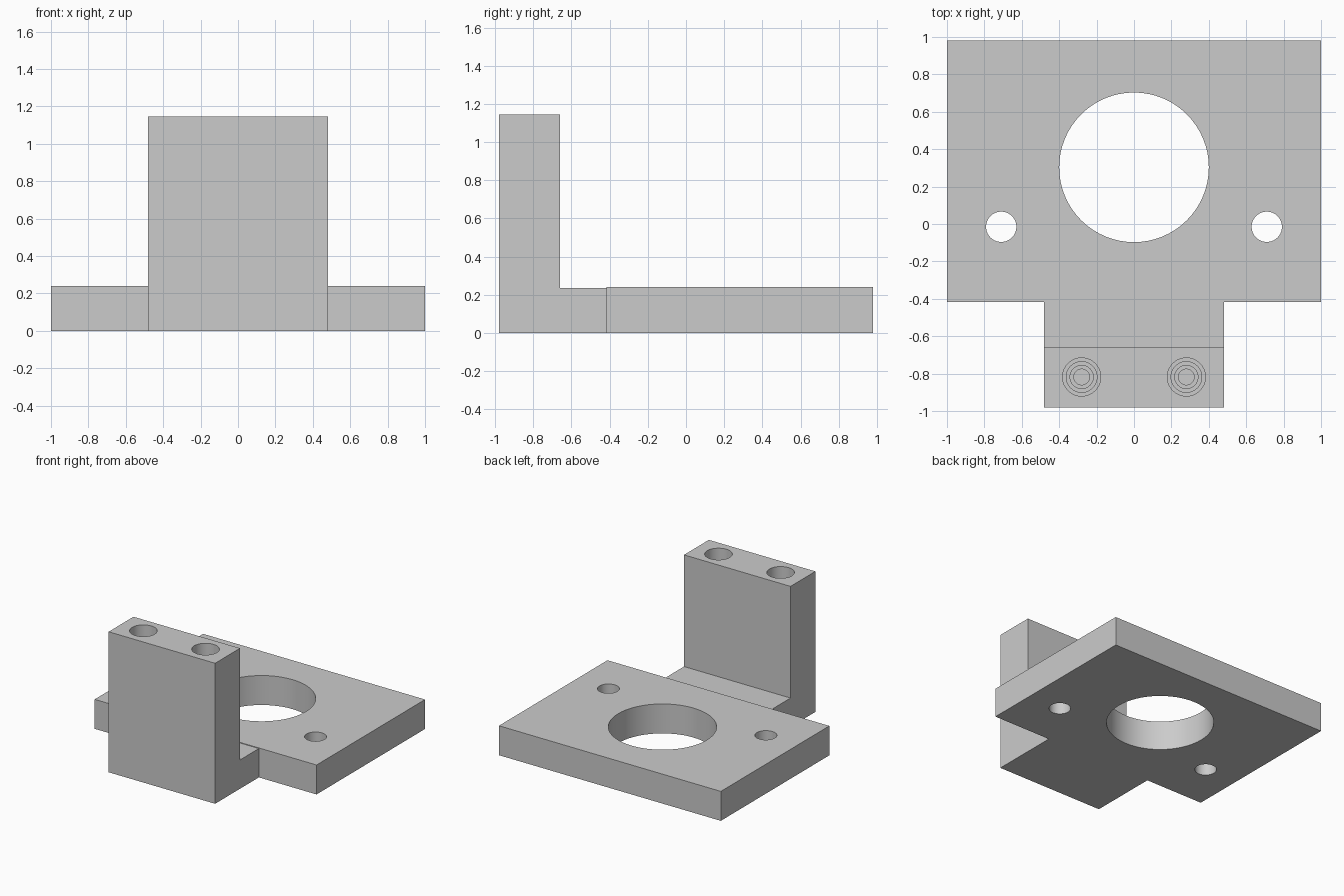
import bpy
import bmesh
import math
from mathutils import Matrix, Vector

if "Cube" in bpy.data.objects:
    bpy.data.objects.remove(bpy.data.objects["Cube"], do_unlink=True)

PLATE_TOP = 0.24
ARM_TOP = 0.235
BLOCK_TOP = 1.145
FRONT, BLOCK_BACK, PLATE_FRONT, BACK = -0.98, -0.66, -0.417, 0.98

grey = bpy.data.materials.new("plain grey")
grey.use_nodes = True
grey.diffuse_color = (0.6, 0.6, 0.6, 1)
grey.node_tree.nodes["Principled BSDF"].inputs["Base Color"].default_value = (0.6, 0.6, 0.6, 1)


def finish(name, bm):
    bmesh.ops.recalc_face_normals(bm, faces=bm.faces)
    mesh = bpy.data.meshes.new(name)
    bm.to_mesh(mesh)
    bm.free()
    mesh.materials.append(grey)
    obj = bpy.data.objects.new(name, mesh)
    bpy.context.collection.objects.link(obj)
    return obj


def prism(name, points, depth):
    """Extrude a closed outline of 3D points along a vector."""
    bm = bmesh.new()
    face = bm.faces.new([bm.verts.new(p) for p in points])
    new = bmesh.ops.extrude_face_region(bm, geom=[face])["geom"]
    verts = [g for g in new if isinstance(g, bmesh.types.BMVert)]
    bmesh.ops.translate(bm, verts=verts, vec=Vector(depth))
    return finish(name, bm)


def turned_cutter(name, x, y, profile, segments=64):
    """Spin a (radius, z) profile about a vertical axis, capped at both ends."""
    bm = bmesh.new()
    rings = []
    for r, z in profile:
        ring = bmesh.ops.create_circle(bm, segments=segments, radius=r,
                                       matrix=Matrix.Translation((x, y, z)))
        rings.append(ring["verts"])
    for a, b in zip(rings, rings[1:]):
        for i in range(segments):
            j = (i + 1) % segments
            bm.faces.new((a[i], a[j], b[j], b[i]))
    bm.faces.new(rings[0])
    bm.faces.new(rings[-1])
    obj = finish(name, bm)
    obj.hide_render = True
    return obj


def combine(target, other, operation):
    mod = target.modifiers.new("cut", 'BOOLEAN')
    mod.operation = operation
    mod.solver = 'EXACT'
    mod.object = other
    bpy.context.view_layer.objects.active = target
    bpy.ops.object.modifier_apply(modifier=mod.name)
    bpy.data.objects.remove(other, do_unlink=True)


# Base plate with the wide bore and two bolt holes
plate = prism("base_plate",
              [(-1, PLATE_FRONT, 0), (1, PLATE_FRONT, 0), (1, BACK, 0), (-1, BACK, 0)],
              (0, 0, PLATE_TOP))

# Upright block and its short arm, one L-shaped profile
profile = [(FRONT, 0), (PLATE_FRONT, 0), (PLATE_FRONT, ARM_TOP),
           (BLOCK_BACK, ARM_TOP), (BLOCK_BACK, BLOCK_TOP), (FRONT, BLOCK_TOP)]
upright = prism("upright_block", [(-0.48, y, z) for y, z in profile], (0.96, 0, 0))

through = [(1, -0.1), (1, 0.4)]
for name, x, y, r in (("bore", 0, 0.303, 0.4),
                      ("left_bolt", 0.71, -0.015, 0.081),
                      ("right_bolt", -0.71, -0.015, 0.081)):
    combine(plate, turned_cutter(name, x, y, [(r, z) for _, z in through]), 'DIFFERENCE')

# Stepped blind holes sunk into the top of the block
steps = [(0.102, 0.85), (0.082, 0.65), (0.062, 0.45), (0.042, 0.25)]
stepped, z_top = [], BLOCK_TOP + 0.1
for r, z in steps:
    stepped += [(r, z_top), (r, z)]
    z_top = z
for side in (-1, 1):
    combine(upright, turned_cutter("blind_hole", side * 0.28, -0.818, stepped), 'DIFFERENCE')

# Join the two bodies and smooth only the round walls
combine(plate, upright, 'UNION')
plate.name = "mounting_bracket"
bpy.ops.object.select_all(action='DESELECT')
plate.select_set(True)
bpy.context.view_layer.objects.active = plate
bpy.ops.object.shade_smooth_by_angle(angle=math.radians(30))
